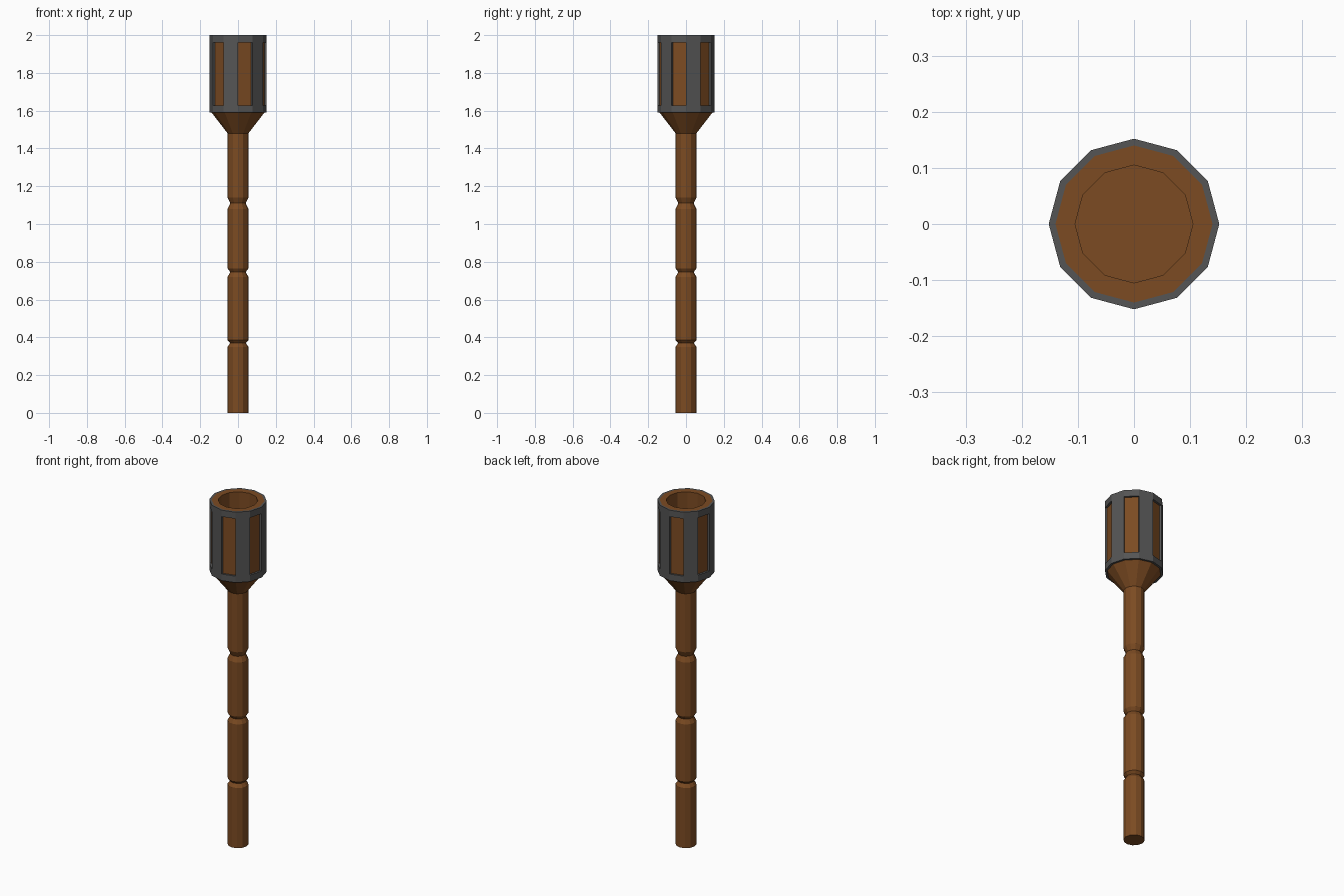
import bpy, bmesh
from math import cos, sin, pi

if "Cube" in bpy.data.objects:
    bpy.data.objects.remove(bpy.data.objects["Cube"])

SIDES = 12


def material(name, rgb):
    m = bpy.data.materials.new(name)
    m.diffuse_color = (*rgb, 1)
    m.use_nodes = True
    m.node_tree.nodes["Principled BSDF"].inputs["Base Color"].default_value = m.diffuse_color
    return m


def finish(bm, name, mat):
    bmesh.ops.recalc_face_normals(bm, faces=bm.faces)
    mesh = bpy.data.meshes.new(name)
    bm.to_mesh(mesh)
    bm.free()
    mesh.materials.append(mat)
    obj = bpy.data.objects.new(name, mesh)
    bpy.context.collection.objects.link(obj)
    return obj


def ring(bm, r, z):
    return [bm.verts.new((r * cos(2 * pi * k / SIDES), r * sin(2 * pi * k / SIDES), z))
            for k in range(SIDES)]


wood = material("wood", (0.2, 0.07, 0.016))
iron = material("iron", (0.09, 0.09, 0.09))

# Wooden handle with three carved grooves, flaring into a hollow cup
R, G = 0.055, 0.041
profile = [(R, 0)]
for low, mid, high in [(0.35, 0.37, 0.385), (0.72, 0.745, 0.765), (1.08, 1.11, 1.14)]:
    profile += [(R, low), (G, mid), (R, high)]
profile += [(R, 1.48), (0.14, 1.59), (0.14, 2.0), (0.105, 2.0), (0.105, 1.78)]

bm = bmesh.new()
rings = [ring(bm, r, z) for r, z in profile]
for a, b in zip(rings, rings[1:]):
    for k in range(SIDES):
        n = (k + 1) % SIDES
        bm.faces.new((a[k], a[n], b[n], b[k]))
bm.faces.new(rings[0])
bm.faces.new(rings[-1])
finish(bm, "handle_and_cup", wood)

# Iron cage: two hoops joined by bars on every other side
levels = [1.59, 1.628, 1.962, 2.0]
bm = bmesh.new()
outer = [ring(bm, 0.152, z) for z in levels]
inner = [ring(bm, 0.14, z) for z in levels]


def solid(k, layer):
    return layer in (0, 2) or (layer == 1 and k % 2 == 0)


for layer in range(3):
    for k in range(SIDES):
        if not solid(k, layer):
            continue
        n = (k + 1) % SIDES
        lo, hi = layer, layer + 1
        for s in (outer, inner):
            bm.faces.new((s[lo][k], s[lo][n], s[hi][n], s[hi][k]))
        # Edge walls wherever the neighbouring cell is open
        for z, other in ((lo, layer - 1), (hi, layer + 1)):
            if not solid(k, other):
                bm.faces.new((outer[z][k], outer[z][n], inner[z][n], inner[z][k]))
        for c, other in ((k, k - 1), (n, k + 1)):
            if not solid(other % SIDES, layer):
                bm.faces.new((outer[lo][c], outer[hi][c], inner[hi][c], inner[lo][c]))
finish(bm, "iron_cage", iron)
